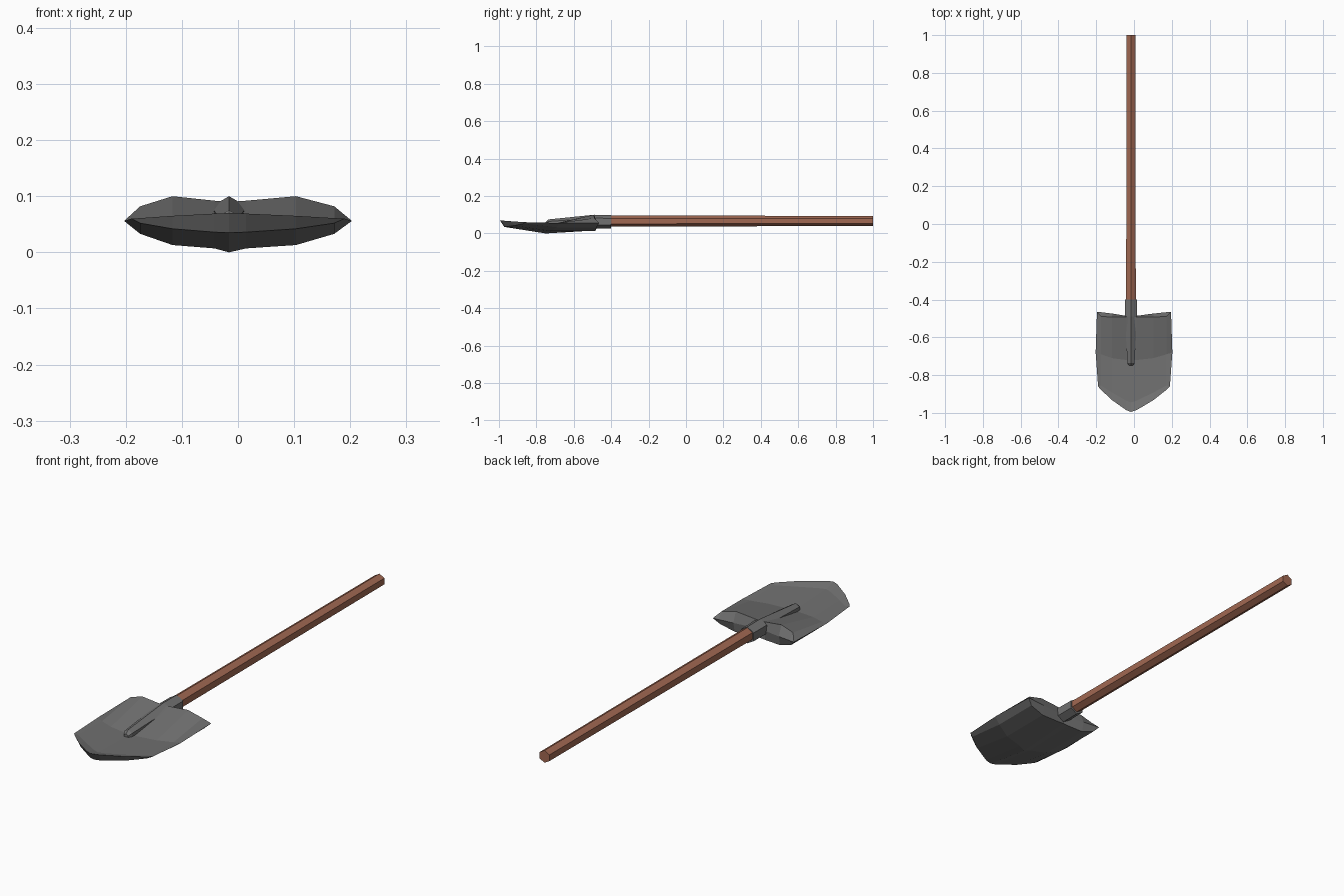
import bpy, bmesh, math

if "Cube" in bpy.data.objects:
    bpy.data.objects.remove(bpy.data.objects["Cube"])

CX = -0.016  # centre line of handle and socket


def material(name, rgb):
    m = bpy.data.materials.new(name)
    m.diffuse_color = (*rgb, 1)
    m.use_nodes = True
    m.node_tree.nodes["Principled BSDF"].inputs["Base Color"].default_value = m.diffuse_color
    return m


steel = material("grey steel", (0.165, 0.165, 0.165))
wood = material("brown wood", (0.36, 0.14, 0.085))


def finish(bm, name, mat):
    bmesh.ops.remove_doubles(bm, verts=bm.verts, dist=0.0005)
    bmesh.ops.recalc_face_normals(bm, faces=bm.faces)
    mesh = bpy.data.meshes.new(name)
    bm.to_mesh(mesh)
    bm.free()
    mesh.materials.append(mat)
    ob = bpy.data.objects.new(name, mesh)
    bpy.context.collection.objects.link(ob)
    return ob


def hex_tube(name, rings, mat):
    """Six-sided tube along y; rings are (y, centre z, radius)."""
    bm = bmesh.new()
    loops = []
    for y, z, r in rings:
        loops.append([bm.verts.new((CX + r * math.sin(k * math.pi / 3), y,
                                    z + r * math.cos(k * math.pi / 3)))
                      for k in range(6)])
    for a, b in zip(loops, loops[1:]):
        for k in range(6):
            n = (k + 1) % 6
            bm.faces.new((a[k], a[n], b[n], b[k]))
    bm.faces.new(loops[0])
    bm.faces.new(loops[-1])
    return finish(bm, name, mat)


# Wooden handle
hex_tube("handle", [(-0.42, 0.066, 0.0295), (1.0, 0.067, 0.027)], wood)

# Steel socket tapering into the spine on the blade
hex_tube("socket", [(-0.40, 0.063, 0.036), (-0.49, 0.063, 0.037),
                    (-0.735, 0.053, 0.022), (-0.75, 0.05, 0.012)], steel)

# Blade rows: (y per column, z per column), centre column to outer edge.
# The rows run round the section: rear ridge, top, front edge, underside.
D = [0.0, 0.028, 0.11, 0.173]
ROWS = [
    (0.196, [-0.49, -0.486, -0.474, -0.467, -0.465], [0.056] * 5),
    (0.196, [-0.492, -0.492, -0.492, -0.490, -0.465], [0.090, 0.092, 0.100, 0.082, 0.056]),
    (0.203, [-0.72, -0.72, -0.71, -0.69, -0.68], [0.048, 0.049, 0.051, 0.053, 0.056]),
    (0.190, [-0.945, -0.935, -0.892, -0.855, -0.86], [0.056, 0.056, 0.056, 0.057, 0.060]),
    (0.190, [-0.995, -0.985, -0.932, -0.878, -0.86], [0.070, 0.069, 0.065, 0.061, 0.060]),
    (0.190, [-0.972, -0.965, -0.918, -0.872, -0.86], [0.035, 0.036, 0.042, 0.052, 0.060]),
    (0.203, [-0.75, -0.74, -0.72, -0.69, -0.68], [0.0, 0.007, 0.013, 0.033, 0.056]),
    (0.196, [-0.488, -0.487, -0.484, -0.478, -0.465], [0.018, 0.016, 0.014, 0.033, 0.056]),
]

# Blade shell, mirrored about its slightly offset centre
bm = bmesh.new()
for s in (-1, 1):
    grid = []
    for edge, ys, zs in ROWS:
        row = []
        for d, y, z in zip(D + [edge], ys, zs):
            x = s * d + CX * max(0.0, 1 - d / 0.19)
            row.append(bm.verts.new((x, y, z)))
        grid.append(row)
    for i, a in enumerate(grid):
        b = grid[(i + 1) % len(grid)]
        for k in range(4):
            bm.faces.new((a[k], a[k + 1], b[k + 1], b[k]))
bmesh.ops.remove_doubles(bm, verts=bm.verts, dist=0.0005)
bmesh.ops.dissolve_degenerate(bm, edges=bm.edges, dist=0.0005)
finish(bm, "blade", steel)
